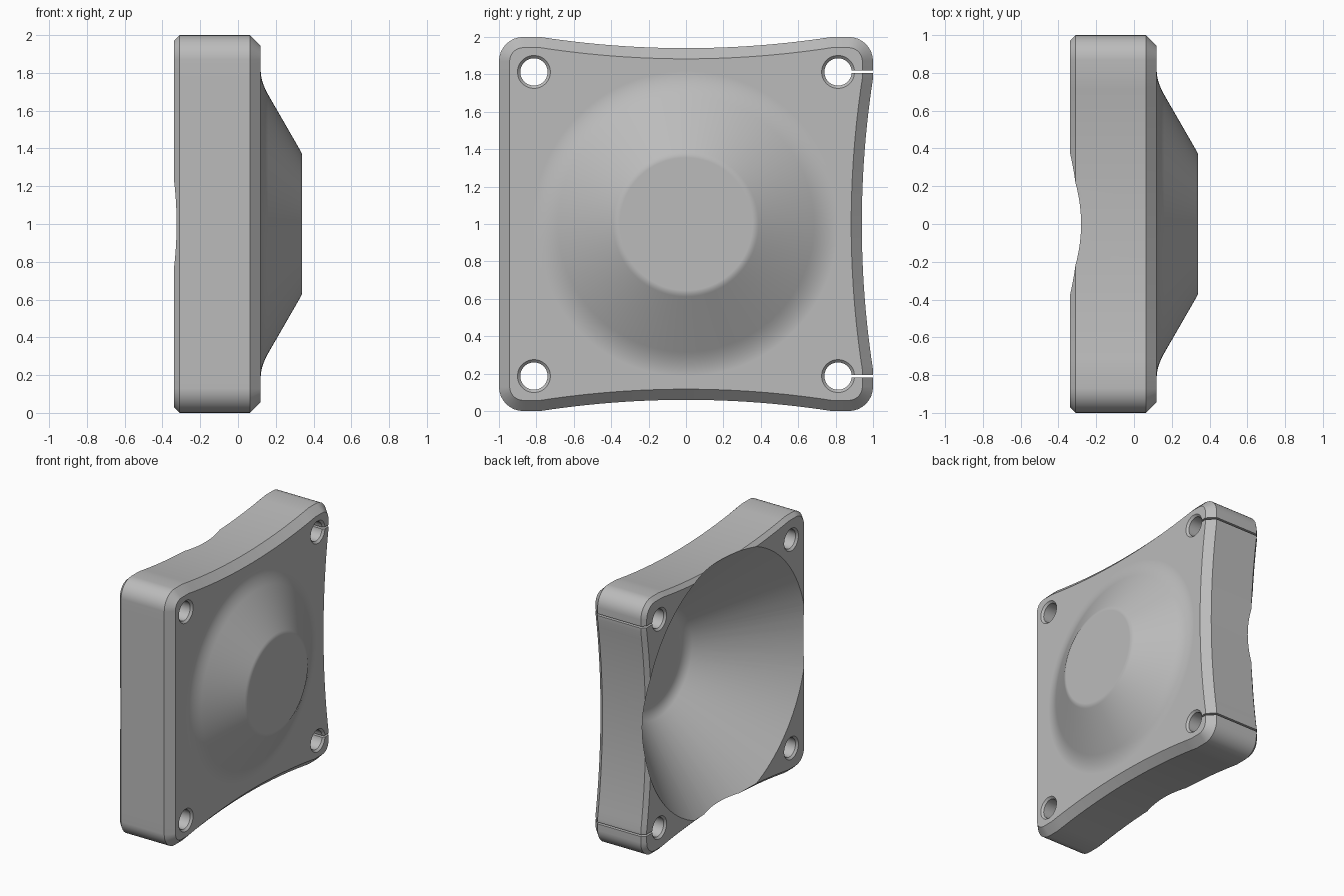
import bpy, bmesh, math

cube = bpy.data.objects.get("Cube")
if cube:
    bpy.data.objects.remove(cube, do_unlink=True)

BACK, FACE, MID = -0.34, 0.12, 1.0

grey = bpy.data.materials.new("plain grey")
grey.use_nodes = True
grey.diffuse_color = (0.5, 0.5, 0.5, 1)
grey.node_tree.nodes["Principled BSDF"].inputs["Base Color"].default_value = (0.5, 0.5, 0.5, 1)


def loft(name, rings):
    """Solid skinned along x through rings of (x, [(y, z), ...])."""
    bm = bmesh.new()
    loops = [[bm.verts.new((x, y, z + MID)) for y, z in pts] for x, pts in rings]
    for a, b in zip(loops, loops[1:]):
        for i in range(len(a)):
            j = (i + 1) % len(a)
            bm.faces.new((a[i], a[j], b[j], b[i]))
    bm.faces.new(loops[0])
    bm.faces.new(loops[-1])
    bmesh.ops.recalc_face_normals(bm, faces=bm.faces[:])
    mesh = bpy.data.meshes.new(name)
    bm.to_mesh(mesh)
    bm.free()
    mesh.materials.append(grey)
    obj = bpy.data.objects.new(name, mesh)
    bpy.context.collection.objects.link(obj)
    return obj


def turned(name, profile, y=0, z=0, sides=128):
    """Solid of revolution about an x-parallel axis from (x, radius) points."""
    angles = [math.tau * i / sides for i in range(sides)]
    return loft(name, [(x, [(y + r * math.cos(a), z + r * math.sin(a)) for a in angles])
                       for x, r in profile])


def bend(a, b, c, steps=8):
    """Rounded corner from a to c, pulled towards b."""
    return [tuple((1 - t) ** 2 * p + 2 * t * (1 - t) * q + t * t * s
                  for p, q, s in zip(a, b, c))
            for t in (i / steps for i in range(steps + 1))]


def outline(inset):
    """Rounded square with three bowed-in sides."""
    pts, half, radius, steps = [], 0.78, 0.13, 24
    for turn, sag in enumerate((0.06, 0.06, 0.06, 0)):
        side = [-half + 2 * half * i / steps for i in range(steps + 1)]
        local = [(u, 1 - inset - sag * (1 - (u / half) ** 2)) for u in side]
        for i in range(9):
            a = math.pi / 2 * (1 - i / 8)
            local.append((1 - radius + (radius - inset) * math.cos(a),
                          1 - radius + (radius - inset) * math.sin(a)))
        for u, v in local:
            for _ in range(turn):
                u, v = v, -u
            pts.append((u, v))
    return pts


def combine(target, tool, operation):
    mod = target.modifiers.new(operation.lower(), "BOOLEAN")
    mod.operation, mod.solver, mod.object = operation, "EXACT", tool
    bpy.context.view_layer.objects.active = target
    bpy.ops.object.modifier_apply(modifier=mod.name)
    bpy.data.objects.remove(tool, do_unlink=True)


# Plate with a fine back chamfer and a wider face chamfer
plate = loft("mounting_plate", [(x, outline(d)) for x, d in
                                ((BACK, 0.03), (BACK + 0.03, 0), (FACE - 0.057, 0), (FACE, 0.057))])

# Raised dome with a flared foot
dome = turned("dome", [(0, 0.822), (FACE - 0.001, 0.822)]
              + bend((FACE, 0.815), (FACE, 0.753), (0.16, 0.684))
              + bend((0.33, 0.389), (0.34, 0.372), (0.34, 0.355), 4))
combine(plate, dome, "UNION")

# Conical hollow in the back
hollow = turned("hollow", [(BACK - 0.1, 1.1), (BACK, 1.0)]
                + bend((0.24, 0.42), (0.28, 0.38), (0.28, 0.32)))
combine(plate, hollow, "DIFFERENCE")

# Countersunk corner holes, with a thin slit to the edge on one side
for y in (-0.813, 0.813):
    for z in (-0.813, 0.813):
        hole = turned("hole", [(BACK - 0.02, 0.108), (BACK + 0.015, 0.073),
                               (FACE - 0.015, 0.073), (FACE + 0.02, 0.108)], y, z, 48)
        combine(plate, hole, "DIFFERENCE")
        if y > 0:
            w = 0.007
            box = [(y, z - w), (1.1, z - w), (1.1, z + w), (y, z + w)]
            combine(plate, loft("slit", [(BACK - 0.1, box), (FACE + 0.1, box)]), "DIFFERENCE")

# Smooth curved faces, keep edges crisp and flats flat
bpy.ops.object.select_all(action="DESELECT")
plate.select_set(True)
bpy.context.view_layer.objects.active = plate
bpy.ops.object.shade_smooth_by_angle(angle=math.radians(25))
flat = plate.modifiers.new("flat_normals", "WEIGHTED_NORMAL")
flat.keep_sharp = True
